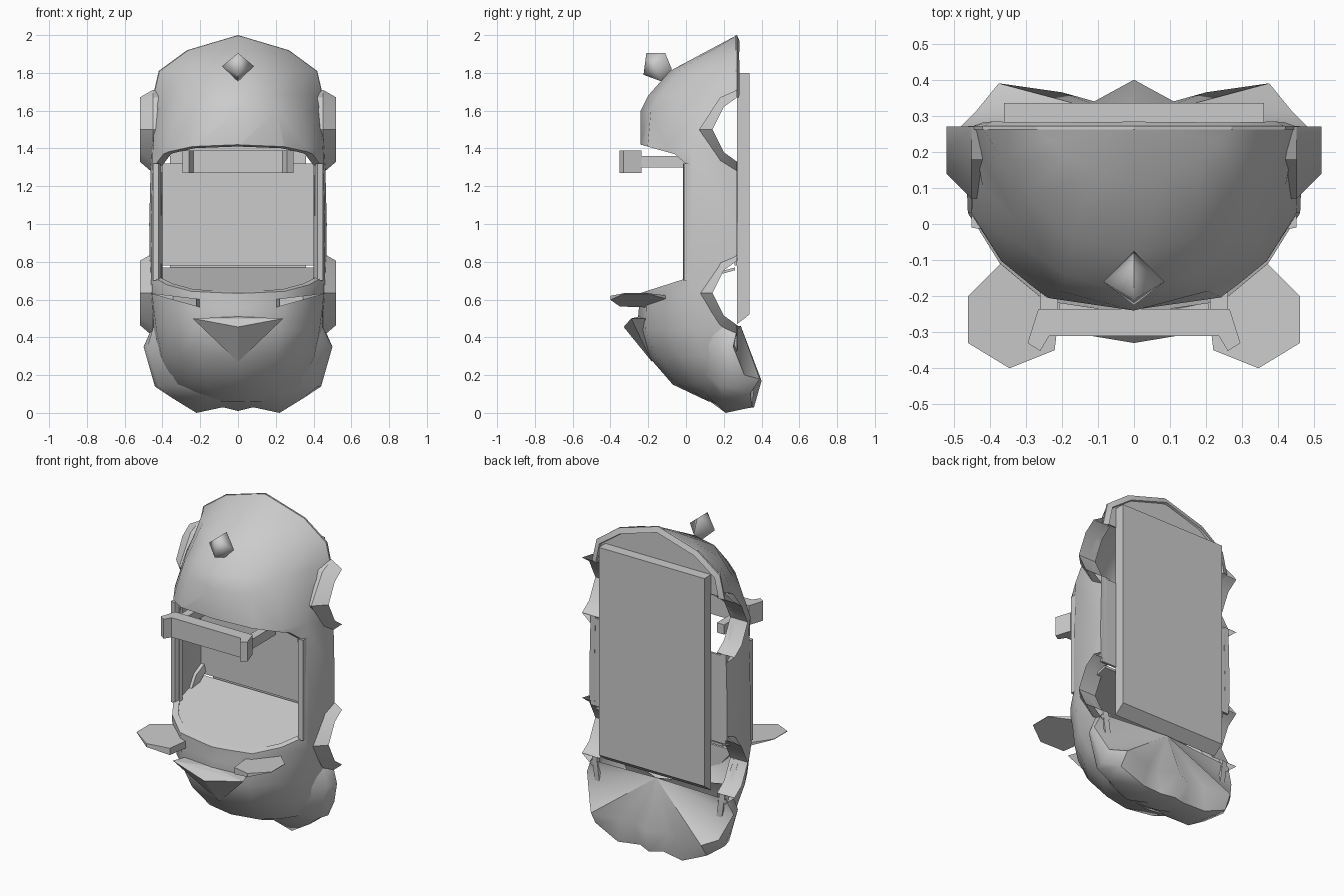
import bpy
import bmesh

cube = bpy.data.objects.get("Cube")
if cube:
    bpy.data.objects.remove(cube, do_unlink=True)

grey = bpy.data.materials.new("plain grey")
grey.use_nodes = True
colour = (0.6, 0.6, 0.6, 1)
grey.diffuse_color = colour
grey.node_tree.nodes["Principled BSDF"].inputs["Base Color"].default_value = colour


def make(name, verts, faces, fix_normals=True):
    """Create a grey mesh object from vertices and faces."""
    mesh = bpy.data.meshes.new(name)
    mesh.from_pydata(verts, [], faces)
    bm = bmesh.new()
    bm.from_mesh(mesh)
    bmesh.ops.remove_doubles(bm, verts=bm.verts, dist=0.0005)
    if fix_normals:
        bmesh.ops.recalc_face_normals(bm, faces=bm.faces)
    bm.to_mesh(mesh)
    bm.free()
    mesh.materials.append(grey)
    obj = bpy.data.objects.new(name, mesh)
    bpy.context.collection.objects.link(obj)
    return obj


def activate(obj):
    for other in bpy.context.selected_objects:
        other.select_set(False)
    obj.select_set(True)
    bpy.context.view_layer.objects.active = obj


def smooth(obj, angle=0.8):
    activate(obj)
    bpy.ops.object.shade_smooth_by_angle(angle=angle)


def loft(name, rings, closed=False, caps=False, fix_normals=True):
    """Skin a list of equally long point rings."""
    n = len(rings[0])
    faces = []
    for r in range(len(rings) - 1):
        for i in range(n if closed else n - 1):
            a, j = r * n, (i + 1) % n
            faces.append((a + i, a + j, a + n + j, a + n + i))
    if caps:
        faces += [tuple(range(n)), tuple(range((len(rings) - 1) * n, len(rings) * n))]
    return make(name, [p for ring in rings for p in ring], faces, fix_normals)


def prism(name, outline, low, high, axis):
    """Extrude an outline along x, y or z."""
    def place(p, d):
        return {"x": (d, *p), "y": (p[0], d, p[1]), "z": (*p, d)}[axis]
    return loft(name, [[place(p, d) for p in outline] for d in (low, high)], True, True)


def mirrored(half):
    """Full left-to-right row from a row starting at the middle."""
    return [(-p[0], *p[1:]) for p in reversed(half) if p[0] > 0] + list(half)


def solid(name, points):
    """Convex solid around a few points."""
    obj = make(name, points, [])
    bm = bmesh.new()
    bm.from_mesh(obj.data)
    bmesh.ops.convex_hull(bm, input=bm.verts)
    bmesh.ops.recalc_face_normals(bm, faces=bm.faces)
    bm.to_mesh(obj.data)
    bm.free()
    return obj


# Cabin shell: levels of (height, half width, front, pointedness)
BACK = 0.27
full = mirrored([(0, 1), (0.53, 0.93), (0.8, 0.73), (0.98, 0.47), (1, 0)])
pointed = mirrored([(0, 1), (0.4, 0.87), (0.7, 0.55), (0.88, 0.25), (1, 0)])
levels = [(0.06, 0.2, 0.12, 0.5), (0.15, 0.36, -0.07, 0.5), (0.3, 0.43, -0.2, 0.4),
          (0.44, 0.45, -0.26, 0.2), (0.55, 0.46, -0.25, 0.1), (0.64, 0.465, -0.25, 0),
          (1, 0.47, -0.24, 0), (1.4, 0.46, -0.24, 0), (1.6, 0.455, -0.24, 0.6),
          (1.68, 0.45, -0.2, 0.9), (1.81, 0.42, -0.085, 1), (1.92, 0.27, 0.12, 1),
          (2, 0, BACK, 1)]


def cross_section(z, w, f, k):
    ring = []
    for (x, t), (px, pt) in zip(full, pointed):
        x, t = x + k * (px - x), t + k * (pt - t)
        ring.append((x * w, BACK + t * (f - BACK), z))
    return ring


shell = loft("cabin_shell", [cross_section(*level) for level in levels], fix_normals=False)
wall = shell.modifiers.new("wall", "SOLIDIFY")
wall.thickness = 0.035
wall.offset = -1

# Cutters for the front opening and the side ports
opening = [(0.01, 0.715), (-0.24, 0.635), (-0.5, 0.6), (-0.5, 1.42),
           (-0.24, 1.42), (-0.06, 1.37), (0.01, 1.31)]
port = [(0, 0.17), (-0.07, 0.12), (-0.13, 0), (-0.07, -0.12), (0, -0.17)]
flare = [(0, 0.21), (-0.09, 0.17), (-0.2, 0), (-0.09, -0.17), (0, -0.23)]
port_heights = {"lower": 0.635, "upper": 1.5}


def shift(outline, z):
    return [(BACK + a, z + b) for a, b in outline]


cutters = [prism("opening_cutter", opening, -1, 1, "x")]
for level, z in port_heights.items():
    deep = [(0.1, 0.17)] + port + [(0.1, -0.17)]
    cutters.append(prism(level + "_port_cutter", shift(deep, z), -1, 1, "x"))
for cutter in cutters:
    cutter.hide_render = True
    cut = shell.modifiers.new("cut", "BOOLEAN")
    cut.operation = "DIFFERENCE"
    cut.object = cutter
activate(shell)
for name in [m.name for m in shell.modifiers]:
    bpy.ops.object.modifier_apply(modifier=name)
for cutter in cutters:
    bpy.data.objects.remove(cutter, do_unlink=True)
smooth(shell)

# Back panels closing the cabin between the ports and the dome above them
prism("cabin_back", [(-0.46, 0.78), (0.46, 0.78), (0.46, 1.32), (-0.46, 1.32)],
      0.258, 0.271, "y")
edge = [(w, z) for z, w, f, k in levels if z > 1.65]
prism("dome_back", edge + [(-x, z) for x, z in reversed(edge[:-1])], 0.262, 0.271, "y")

# Flared collars around the side ports
for side, s in (("left", 1), ("right", -1)):
    for level, z in port_heights.items():
        rings = [[(s * x, *p) for p in shift(outline, z)]
                 for x, outline in ((0.41, flare), (0.45, flare), (0.52, port), (0.4, port))]
        rings.append(rings[0])
        smooth(loft(f"{side}_{level}_port_collar", rings), 0.5)

# Sloping floor
floor = mirrored([(0, -0.23), (0.23, -0.19), (0.35, -0.09), (0.43, 0.03), (0.43, 0.26)])
loft("floor", [[(x, y, 0.7 + 0.27 * y + d) for x, y in floor] for d in (-0.015, 0)], True, True)

# Posts beside the opening
for side, s in (("left", 1), ("right", -1)):
    foot = [(s * 0.4, 0.03), (s * 0.45, 0.03), (s * 0.45, -0.01), (s * 0.42, -0.015)]
    prism(side + "_post", foot, 0.7, 1.32, "z")

# Back plate with a slanted lower edge
prism("back_plate", [(BACK, 0.47), (0.335, 0.52), (0.335, 1.8), (BACK, 1.8)],
      -0.36, 0.36, "x")

# Scalloped tail: hub, widest row, lower row, bottom row, front row
widest = [(0, 0.4, 0.17), (0.11, 0.34, 0.17), (0.2, 0.365, 0.17), (0.375, 0.39, 0.18),
          (0.44, 0.31, 0.2), (0.5, 0.25, 0.35), (0.46, 0.27, 0.44)]
lower = [(0, 0.36, 0.03), (0.08, 0.33, 0.04), (0.22, 0.35, 0.03), (0.38, 0.34, 0.1),
         (0.44, 0.25, 0.14), (0.5, 0.22, 0.35), (0.45, 0.25, 0.45)]
bottom = [(0, 0.22, 0.01), (0.08, 0.22, 0.03), (0.22, 0.21, 0), (0.35, 0.2, 0.08),
          (0.42, 0.18, 0.14), (0.48, 0.18, 0.35), (0.45, 0.2, 0.45)]
front = [(0, 0.1, 0.08), (0.08, 0.1, 0.08), (0.16, 0.1, 0.1), (0.23, 0.08, 0.14),
         (0.3, 0.07, 0.23), (0.37, 0.07, 0.36), (0.4, 0.12, 0.46)]
hub = [(0, 0.29, 0.46)] * len(mirrored(widest))
rows = [mirrored(row) for row in (widest, lower, bottom, front)]
smooth(loft("tail", [hub] + rows + [hub]), 0.9)

# Nose wedge
solid("nose_wedge", [(0, -0.33, 0.455), (0, -0.18, 0.27), (0, -0.25, 0.51)]
      + [(s * x, y, 0.5) for s in (-1, 1) for x, y in ((0.24, -0.29), (0.2, -0.18))])

# Side blades, rising and thinning outwards
blade = [(0.36, -0.1), (0.46, -0.2), (0.46, -0.33), (0.345, -0.4), (0.22, -0.35), (0.2, -0.18)]
for side, s in (("left", 1), ("right", -1)):
    rows = [[(s * x, y, 0.58 + 0.2 * (x - 0.2) + d * (0.48 - x)) for x, y in blade]
            for d in (-0.08, 0.08)]
    loft(side + "_blade", rows, True, True)

# Visor bar with hooked ends, on two straight arms
visor_back = [(-0.265, -0.235), (0.265, -0.235)]
hook = [(0.295, -0.33), (0.26, -0.352), (0.235, -0.31)]
prism("visor", visor_back + hook + [(-x, y) for x, y in reversed(hook)], 1.27, 1.39, "z")
for side, s in (("left", 1), ("right", -1)):
    arm = [(s * 0.21, -0.25), (s * 0.26, -0.25), (s * 0.26, 0), (s * 0.21, 0)]
    prism(side + "_visor_arm", arm, 1.3, 1.36, "z")

# Crystal lamp on the dome
waist = [(-0.21, 1.905), (-0.11, 1.905), (-0.075, 1.82), (-0.13, 1.755), (-0.225, 1.79)]
tips = [(s, -0.16, 1.835) for s in (-0.085, 0.085)]
smooth(solid("dome_lamp", [(0, y, z) for y, z in waist] + tips), 1.3)
